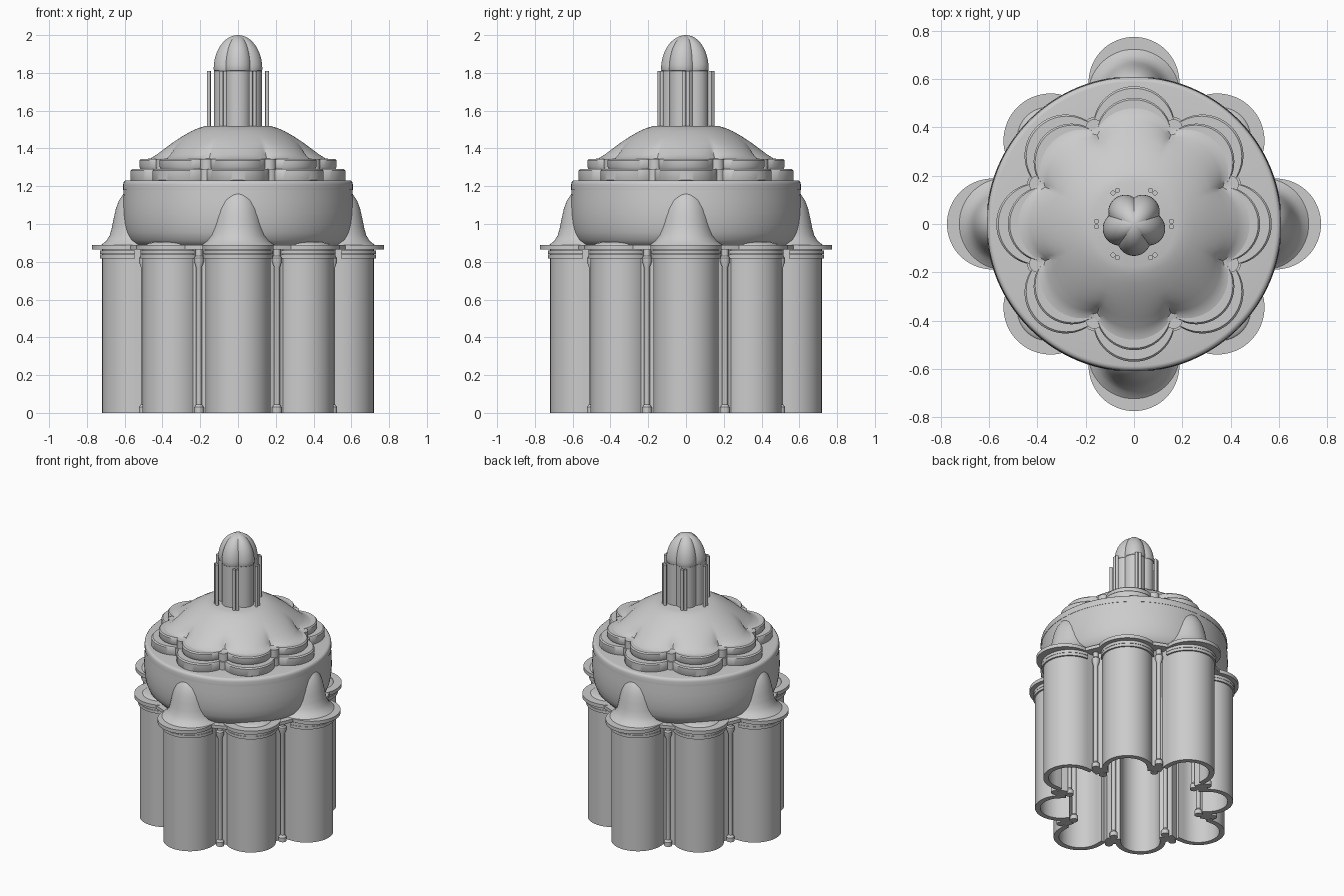
import bpy, bmesh
from math import sin, cos, pi, sqrt, radians
from mathutils import Matrix

cube = bpy.data.objects.get("Cube")
if cube:
    bpy.data.objects.remove(cube)

stone = bpy.data.materials.new("pale_grey_stone")
stone.use_nodes = True
stone.diffuse_color = (0.6, 0.6, 0.6, 1)
stone.node_tree.nodes["Principled BSDF"].inputs["Base Color"].default_value = (0.6, 0.6, 0.6, 1)


def finish(bm, name, angle=35):
    bmesh.ops.remove_doubles(bm, verts=bm.verts, dist=0.0002)
    bmesh.ops.recalc_face_normals(bm, faces=bm.faces)
    mesh = bpy.data.meshes.new(name)
    bm.to_mesh(mesh)
    bm.free()
    mesh.materials.append(stone)
    ob = bpy.data.objects.new(name, mesh)
    bpy.context.collection.objects.link(ob)
    bpy.ops.object.select_all(action='DESELECT')
    ob.select_set(True)
    bpy.context.view_layer.objects.active = ob
    bpy.ops.object.shade_smooth_by_angle(angle=radians(angle))


def sweep(name, profile, centre=(0, 0), start=0, span=2 * pi, steps=64,
          closed=False, plan=lambda r, z, a: r):
    """Turn an (r, z) profile about a vertical axis; plan bends the outline."""
    bm = bmesh.new()
    rows = []
    for i in range(steps + 1):
        a = start + span * i / steps
        row = []
        for r, z in profile:
            q = plan(r, z, a)
            row.append(bm.verts.new((centre[0] + q * cos(a), centre[1] + q * sin(a), z)))
        rows.append(row)
    n = len(profile)
    for a, b in zip(rows, rows[1:]):
        for j in range(n if closed else n - 1):
            k = (j + 1) % n
            bm.faces.new((a[j], b[j], b[k], a[k]))
    if closed and span < 6:
        bm.faces.new(rows[0])
        bm.faces.new(rows[-1])
    finish(bm, name)


def box(name, angle, centre, size):
    """Box placed in a frame turned about the z axis."""
    bm = bmesh.new()
    place = Matrix.Rotation(angle, 4, 'Z') @ Matrix.Translation(centre) @ Matrix.Diagonal((*size, 1))
    bmesh.ops.create_cube(bm, size=1, matrix=place)
    finish(bm, name)


def ring(r0, r1, z0, z1):
    return [(r0, z0), (r1, z0), (r1, z1), (r0, z1)]


def polar(r, a):
    return (r * cos(a), r * sin(a))


def lobed(count, d, rho, phase=0):
    """Outline radius of a ring of circles, centres at d, radius rho."""
    def radius(a):
        step = 2 * pi / count
        p = (a - phase + step / 2) % step - step / 2
        return d * cos(p) + sqrt(max(0, rho ** 2 - (d * sin(p)) ** 2))
    return radius


# Eight hollow apses with straight jambs, mouldings and ledges
for i in range(8):
    a = i * pi / 4
    axis = i % 2 == 0
    d, r = (0.546, 0.173) if axis else (0.484, 0.163)
    c = polar(d, a)
    arc = dict(centre=c, start=a - pi / 2, span=pi, steps=40, closed=True)
    sweep("apse_wall", ring(r - 0.035, r, 0, 0.87), **arc)
    for side in (-1, 1):
        box("apse_jamb", a, (d - 0.025, side * (r - 0.0175), 0.435), (0.05, 0.035, 0.87))
    for z in (0.818, 0.84):
        sweep("apse_moulding", ring(r - 0.02, r + 0.011, z, z + 0.02), **arc)
    lc = polar(0.586 if axis else 0.488, a)
    lr = 0.188 if axis else 0.195
    sweep("apse_ledge", [(0, 0.865), (lr, 0.865), (lr, 0.89), (0, 0.89)], centre=lc)
    # Bell-shaped half domes on the axes, low caps between them
    if axis:
        bell = [(0.19, 0.89), (0.165, 0.91), (0.146, 0.94), (0.135, 0.98), (0.125, 1.03),
                (0.114, 1.08), (0.097, 1.125), (0.07, 1.165), (0.04, 1.185), (0, 1.195)]
        sweep("apse_bell", bell, centre=polar(0.533, a))
    else:
        cap = [(0.13 * cos(t * pi / 12), 0.89 + 0.02 * sin(t * pi / 12)) for t in range(7)]
        sweep("apse_cap", cap, centre=polar(0.5, a))

# Slim column pairs and piers between the apses
shaft = [(0, 0), (0.026, 0), (0.026, 0.03), (0.015, 0.045), (0.015, 0.77),
         (0.026, 0.8), (0.026, 0.82), (0.018, 0.83), (0.018, 0.87)]
for i in range(8):
    a = (i + 0.5) * pi / 4
    for rad in (0.54, 0.44):
        sweep("slim_column", shaft, centre=polar(rad, a), steps=16)
    sweep("pier", ring(0.465, 0.525, 0, 0.87), start=a - 0.08, span=0.16, steps=4, closed=True)

# Drum, its floor ring and the plain upper band
sweep("floor_ring", ring(0.44, 0.6, 0.865, 0.888), closed=True, steps=96)
sweep("drum", [(0.5, 0.87), (0.555, 0.885), (0.585, 0.915), (0.6, 0.955), (0.608, 1.0),
               (0.612, 1.06), (0.61, 1.12), (0.606, 1.18)], steps=96)
sweep("drum_band", [(0.38, 1.18), (0.608, 1.18), (0.608, 1.21), (0.605, 1.222), (0.598, 1.229),
                    (0.588, 1.231), (0.38, 1.231)], closed=True, steps=128)

# Scalloped steps with small knobs in the valleys
for name, d, rho, z0, z1 in (("lower_scallop", 0.4, 0.17, 1.22, 1.29),
                             ("upper_scallop", 0.365, 0.157, 1.29, 1.345)):
    f = lobed(8, d, rho)
    sweep(name, [(0.3, z0), (0.985, z0), (1, z0 + 0.012), (1, z1 - 0.008), (0.985, z1), (0.3, z1)],
          steps=256, closed=True, plan=lambda r, z, a, f=f: r * f(a) if r > 0.3 else r)
for i in range(8):
    c = polar(0.43, (i + 0.5) * pi / 4)
    for rad, z0, z1 in ((0.045, 1.22, 1.288), (0.036, 1.288, 1.343)):
        sweep("valley_knob", [(0, z0), (rad, z0), (rad, z1), (0, z1)], centre=c, steps=24)

# Main dome: scalloped at the rim, round at the top
rim = lobed(8, 0.3, 0.175)


def dome_plan(r, z, a):
    w = min(1, max(0, (1.45 - z) / 0.1)) ** 1.3
    return r * (1 + w * (rim(a) / 0.475 - 1))


sweep("main_dome", [(0.49, 1.343), (0.462, 1.348), (0.43, 1.368), (0.39, 1.398), (0.35, 1.428),
                    (0.3, 1.461), (0.25, 1.49), (0.21, 1.508), (0.175, 1.518), (0, 1.52)],
      steps=192, plan=dome_plan)

# Lantern with five lobes and a ribbed cap
petal = lobed(5, 0.062, 0.07, -pi / 2)


def petal_plan(r, z, a):
    return r * petal(a)


sweep("lantern_body", [(0.98, 1.515), (0.98, 1.81), (1, 1.812)], steps=160, plan=petal_plan)
cap = [(0, 1.81), (0.97, 1.81)] + [(cos(t * pi / 24), 1.82 + 0.18 * sin(t * pi / 24)) for t in range(13)]
sweep("lantern_cap", cap, steps=160, plan=petal_plan)

# Six pairs of thin rods around the lantern
for i in range(6):
    for side in (-1, 1):
        a = i * pi / 3 + side * 0.072
        rod = [(0, 1.51), (0.0105, 1.51), (0.0105, 1.81), (0, 1.81)]
        sweep("lantern_rod", rod, centre=polar(0.155, a), steps=12)
